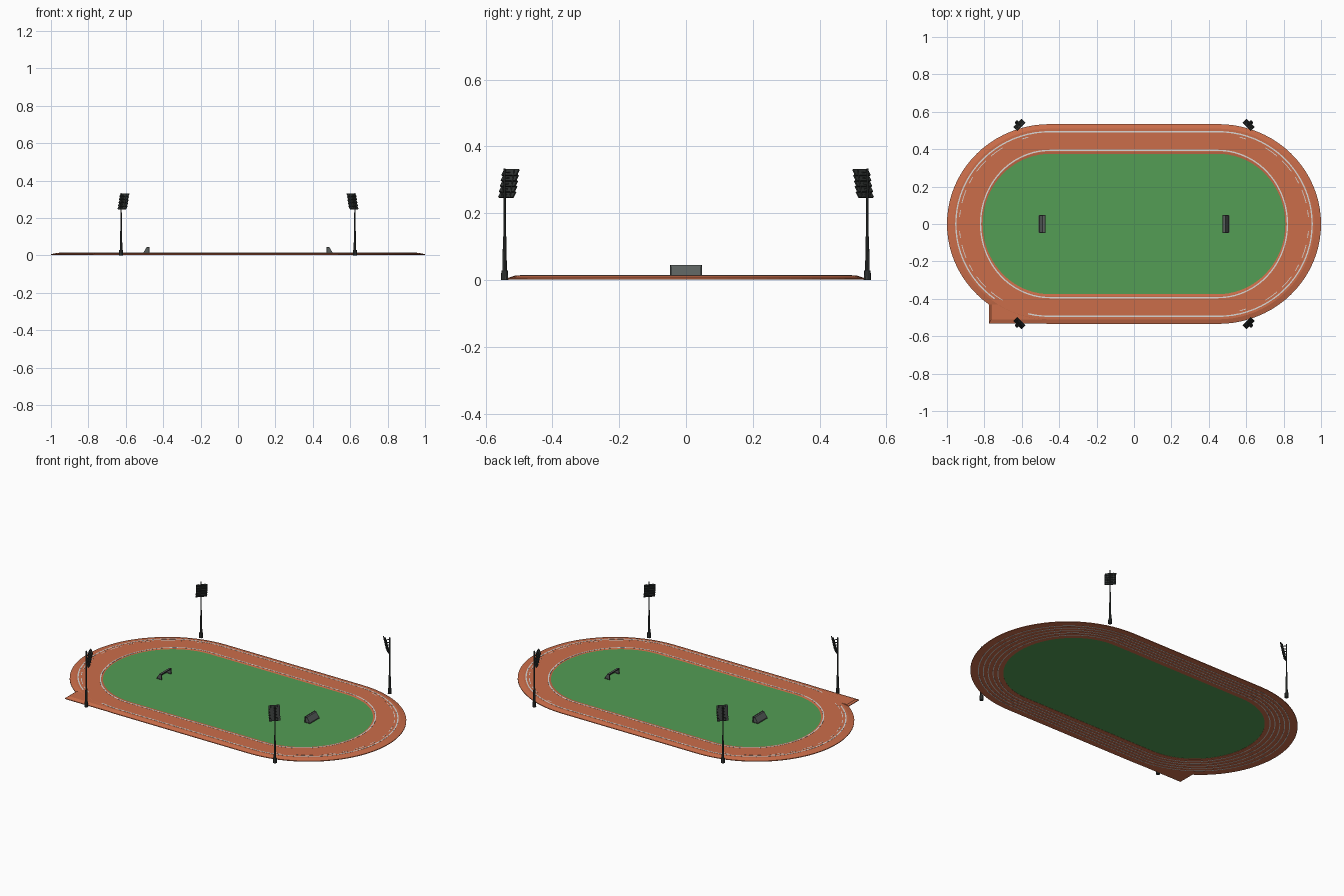
import bpy, bmesh, math
from mathutils import Matrix, Vector

if "Cube" in bpy.data.objects:
    bpy.data.objects.remove(bpy.data.objects["Cube"])


def material(name, r, g, b):
    m = bpy.data.materials.new(name)
    m.diffuse_color = (r, g, b, 1)
    m.use_nodes = True
    m.node_tree.nodes["Principled BSDF"].inputs["Base Color"].default_value = m.diffuse_color
    return m


CLAY = material("clay red", 0.60, 0.155, 0.068)
GRASS = material("grass green", 0.088, 0.34, 0.09)
WHITE = material("line white", 0.70, 0.68, 0.66)
METAL = material("dark metal", 0.045, 0.05, 0.048)
LIGHT = material("lamp black", 0.026, 0.03, 0.028)
NET = material("net grey", 0.10, 0.115, 0.11)

SEG = 40        # segments per rounded end
CX = 0.45       # centre of each rounded end


def finish(name, bm, *mats):
    bmesh.ops.recalc_face_normals(bm, faces=bm.faces)
    me = bpy.data.meshes.new(name)
    bm.to_mesh(me)
    bm.free()
    for m in mats:
        me.materials.append(m)
    ob = bpy.data.objects.new(name, me)
    bpy.context.collection.objects.link(ob)
    return ob


def oval(x, y, z):
    """Stadium outline with half extents x and y."""
    pts = []
    for side in (1, -1):
        for i in range(SEG + 1):
            a = -math.pi / 2 + math.pi * i / SEG
            pts.append((side * (CX + (x - CX) * math.cos(a)), side * y * math.sin(a), z))
    return pts


def loft(name, rings, mat, skip=None):
    """Closed cross-section swept round the oval; skip(centre) leaves gaps."""
    bm = bmesh.new()
    vs = [[bm.verts.new(p) for p in oval(*r)] for r in rings]
    n = len(vs[0])
    for k in range(len(vs)):
        a, b = vs[k], vs[(k + 1) % len(vs)]
        for i in range(n):
            j = (i + 1) % n
            quad = (a[i], a[j], b[j], b[i])
            if skip and skip(sum((v.co for v in quad), Vector()) / 4):
                continue
            bm.faces.new(quad)
    return finish(name, bm, mat)


def prism(name, outlines, mat):
    """Solid through stacked outlines with end caps."""
    bm = bmesh.new()
    vs = [[bm.verts.new(p) for p in o] for o in outlines]
    n = len(vs[0])
    for a, b in zip(vs, vs[1:]):
        for i in range(n):
            bm.faces.new((a[i], a[(i + 1) % n], b[(i + 1) % n], b[i]))
    bm.faces.new(vs[0])
    bm.faces.new(vs[-1])
    return finish(name, bm, mat)


def box(bm, size, loc, rot=Matrix(), idx=0):
    m = Matrix.Translation(loc) @ rot @ Matrix.Diagonal((*size, 1))
    for v in bmesh.ops.create_cube(bm, size=1, matrix=m)["verts"]:
        for f in v.link_faces:
            f.material_index = idx


def tube(bm, r1, r2, z1, z2, sides=10):
    bmesh.ops.create_cone(bm, cap_ends=True, segments=sides, radius1=r1, radius2=r2,
                          depth=z2 - z1, matrix=Matrix.Translation((0, 0, (z1 + z2) / 2)))


# Running track with sloped outer and inner edges
loft("running_track", [(1.0, 0.534, 0.002), (1.0, 0.534, 0.006), (0.965, 0.510, 0.0135),
                       (0.820, 0.386, 0.0135), (0.808, 0.374, 0.011), (0.808, 0.374, 0.002)], CLAY)

# Square start area at the front left corner
x0, y0, y1 = -0.775, -0.532, -0.43
prism("start_area", [
    [(x0, y0, 0.002), (-0.4, y0, 0.002), (-0.4, y1, 0.002), (x0, y1, 0.002)],
    [(x0, y0, 0.006), (-0.4, y0, 0.006), (-0.4, y1, 0.006), (x0, y1, 0.006)],
    [(x0 + 0.01, y0 + 0.022, 0.0132), (-0.4, y0 + 0.022, 0.0132),
     (-0.4, y1, 0.0132), (x0 + 0.01, y1, 0.0132)]], CLAY)

# Grass field
prism("grass_field", [oval(0.81, 0.376, 0.003), oval(0.81, 0.376, 0.0112)], GRASS)


# Painted lane lines on top, with a gap beside the start area
def line(name, x, y, w, z1, z2, skip=None):
    loft(name, [(x, y, z1), (x, y, z2), (x - w, y - w, z2), (x - w, y - w, z1)], WHITE, skip)


line("inner_lane_line", 0.824, 0.397, 0.007, 0.012, 0.0141)
line("outer_lane_line", 0.956, 0.497, 0.007, 0.012, 0.0141,
     lambda c: -0.74 < c.x < -0.57 and c.y < 0)
line("second_lane_line", 0.936, 0.480, 0.004, 0.012, 0.0139,
     lambda c: abs(c.x) < 0.55 or int(abs(c.y) * 24) % 2 == 0 or (c.x < 0 and c.y < -0.4))

# Lane lines showing on the underside
for i in range(5):
    t = i / 4
    line(f"underside_lane_line_{i + 1}", 0.838 + 0.118 * t, 0.408 + 0.089 * t, 0.005, 0.0012, 0.004)

# Floodlights in the four corners, facing the field centre
for sx in (-1, 1):
    for sy in (-1, 1):
        bm = bmesh.new()
        tube(bm, 0.011, 0.010, 0.0, 0.028)
        tube(bm, 0.007, 0.005, 0.028, 0.13)
        tube(bm, 0.004, 0.003, 0.13, 0.334)
        for i in range(5):      # tilted rows of lamps
            z, y = 0.2555 + i * 0.0165, 0.011 + i * 0.0035
            box(bm, (0.062, 0.005, 0.021), (0, y, z), Matrix.Rotation(math.radians(-35), 4, 'X'), 1)
            box(bm, (0.004, y, 0.004), (0, y / 2, z))
        for x in (-0.018, 0.018):   # rails joining the rows
            box(bm, (0.003, 0.003, 0.084), (x, 0.013, 0.288),
                Matrix.Rotation(math.radians(-12), 4, 'X'))
        ob = finish("floodlight", bm, METAL, LIGHT)
        ob.location = (sx * 0.625, sy * 0.543, 0)
        ob.rotation_euler.z = math.atan2(-sy, -sx) - math.pi / 2

# Goals: frame of bars with sloped back, roof and side nets
ZB, ZT, HW = 0.011, 0.044, 0.045
for s in (-1, 1):
    xf, xt, xb = s * 0.476, s * 0.488, s * 0.508
    bm = bmesh.new()
    for y in (-HW, HW):
        box(bm, (0.005, 0.005, ZT - ZB), (xf, y, (ZT + ZB) / 2))
        box(bm, (abs(xt - xf), 0.004, 0.004), ((xf + xt) / 2, y, ZT - 0.002))
        box(bm, (abs(xb - xf), 0.004, 0.003), ((xf + xb) / 2, y, ZB + 0.0015))
    box(bm, (0.005, 2 * HW + 0.005, 0.005), (xf, 0, ZT - 0.0015))
    box(bm, (0.004, 2 * HW, 0.003), (xb, 0, ZB + 0.0015))
    finish("goal_frame", bm, METAL)

    bm = bmesh.new()
    prof = [(xf, ZB), (xf, ZT), (xt, ZT), (xb, ZB)]
    left, right = ([bm.verts.new((x, y, z)) for x, z in prof] for y in (-HW, HW))
    bm.faces.new(left)
    bm.faces.new(right)
    for i in (1, 2):
        bm.faces.new((left[i], left[i + 1], right[i + 1], right[i]))
    finish("goal_net", bm, NET)
